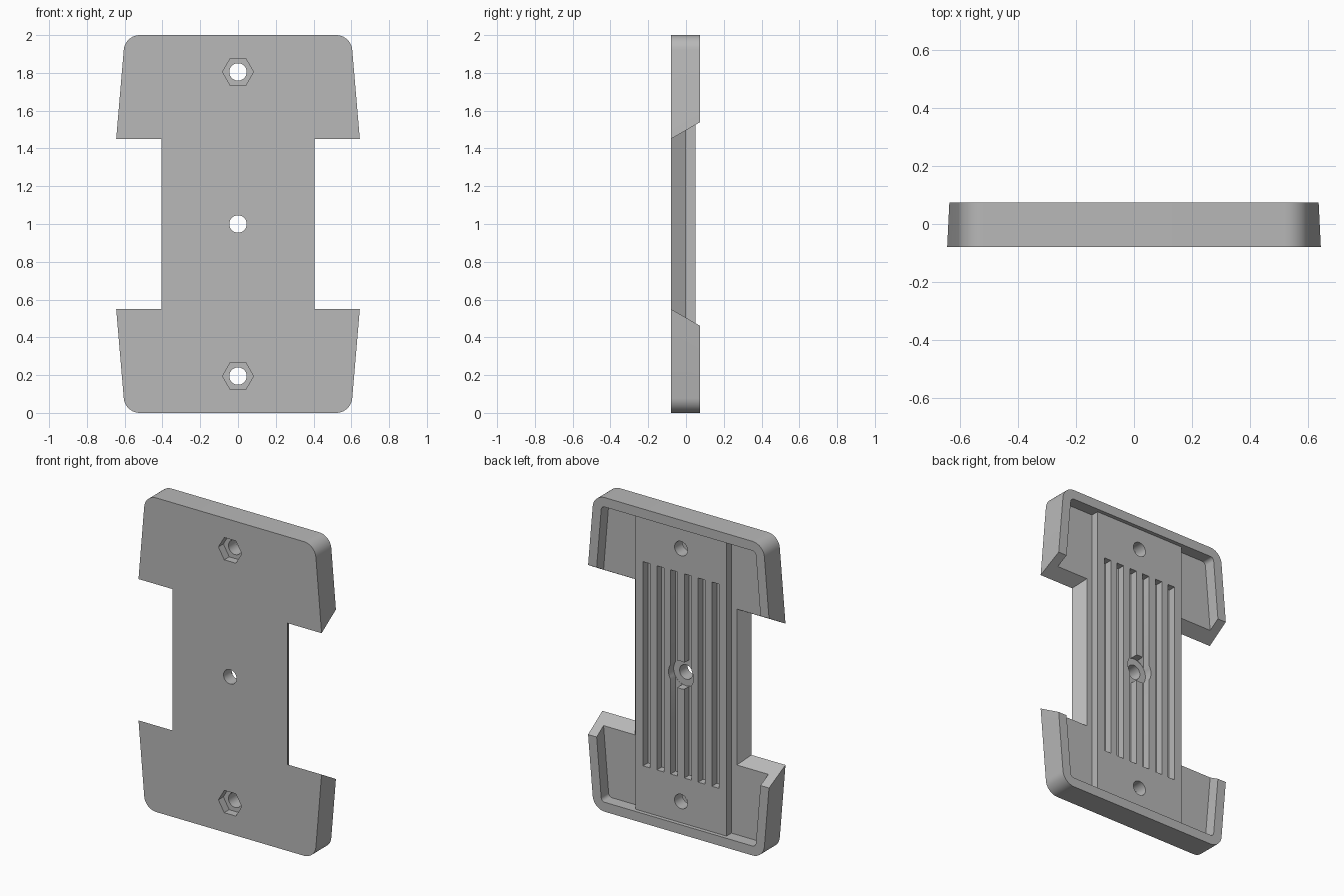
import bpy, bmesh, math

if "Cube" in bpy.data.objects:
    bpy.data.objects.remove(bpy.data.objects["Cube"], do_unlink=True)

FRONT, BACK = -0.08, 0.075
FLOOR, RIB_TOP = 0.0, 0.05
SLOPE = math.tan(math.radians(30))

grey = bpy.data.materials.new("plain_grey")
grey.use_nodes = True
grey.diffuse_color = (0.48, 0.48, 0.48, 1)
grey.node_tree.nodes["Principled BSDF"].inputs["Base Color"].default_value = grey.diffuse_color


def prism(name, front, y0, y1, back=None):
    """Solid between a front loop and a back loop of (x, z) points."""
    bm = bmesh.new()
    a = [bm.verts.new((x, y0, z)) for x, z in front]
    b = [bm.verts.new((x, y1, z)) for x, z in (back or front)]
    bm.faces.new(a)
    bm.faces.new(b[::-1])
    for i in range(len(a)):
        j = (i + 1) % len(a)
        bm.faces.new((a[j], a[i], b[i], b[j]))
    bmesh.ops.recalc_face_normals(bm, faces=bm.faces)
    mesh = bpy.data.meshes.new(name)
    bm.to_mesh(mesh)
    bm.free()
    mesh.materials.append(grey)
    obj = bpy.data.objects.new(name, mesh)
    bpy.context.collection.objects.link(obj)
    return obj


def rect(x0, x1, z0, z1):
    return [(x0, z0), (x1, z0), (x1, z1), (x0, z1)]


def ring(z, r, n):
    return [(r * math.cos(2 * math.pi * i / n), z + r * math.sin(2 * math.pi * i / n))
            for i in range(n)]


def outline(radius, steps=10):
    """Tapered outline with rounded corners, widest at mid height."""
    lean = math.atan(0.085)
    arc = []
    for i in range(steps + 1):
        t = lean + (math.pi / 2 - lean) * i / steps
        arc.append((0.52 + radius * math.cos(t), 0.915 + radius * math.sin(t)))
    x, z = arc[0]
    wide = x + z * math.tan(lean)
    top = [(wide, 0)] + arc + [(-p, q) for p, q in reversed(arc)]
    return [(p, 1 + q) for p, q in top] + [(-p, 1 - q) for p, q in top]


def combine(target, tool, operation="DIFFERENCE"):
    mod = target.modifiers.new(tool.name, "BOOLEAN")
    mod.operation, mod.solver, mod.object = operation, "EXACT", tool
    bpy.context.view_layer.objects.active = target
    bpy.ops.object.modifier_apply(modifier=mod.name)
    bpy.data.objects.remove(tool, do_unlink=True)


# Plate with a rimmed pocket in the back
plate = prism("mounting_plate", outline(0.085), FRONT, BACK)
combine(plate, prism("pocket", outline(0.025), FLOOR, 0.2))

# Raised central block
combine(plate, prism("central_block", rect(-0.32, 0.32, 0.03, 1.97), -0.03, RIB_TOP), "UNION")


# Waist notches with sloping walls
def notch(side, y):
    g = (y - FRONT) * SLOPE
    return rect(side * (0.405 - g), side, 0.55 - g, 1.45 + g)


for side in (-1, 1):
    y0, y1 = FRONT - 0.02, BACK + 0.02
    combine(plate, prism("waist_notch", notch(side, y0), y0, y1, notch(side, y1)))

# Long slots in the block
for i in range(6):
    x = (i - 2.5) * 0.097
    combine(plate, prism("slot", rect(x - 0.025, x + 0.025, 0.35, 1.65), 0.001, 0.2))

# Counterbore, through holes and hexagonal nut recesses
combine(plate, prism("counterbore", ring(1, 0.088, 32), -0.001, 0.2))
for z in (0.195, 1, 1.805):
    combine(plate, prism("bolt_hole", ring(z, 0.046, 32), -0.2, 0.2))
    if z != 1:
        combine(plate, prism("nut_recess", ring(z, 0.082, 6), -0.2, -0.03))

# Smooth round parts, keep edges sharp
bpy.ops.object.select_all(action="DESELECT")
plate.select_set(True)
bpy.context.view_layer.objects.active = plate
bpy.ops.object.shade_smooth_by_angle(angle=math.radians(30))
